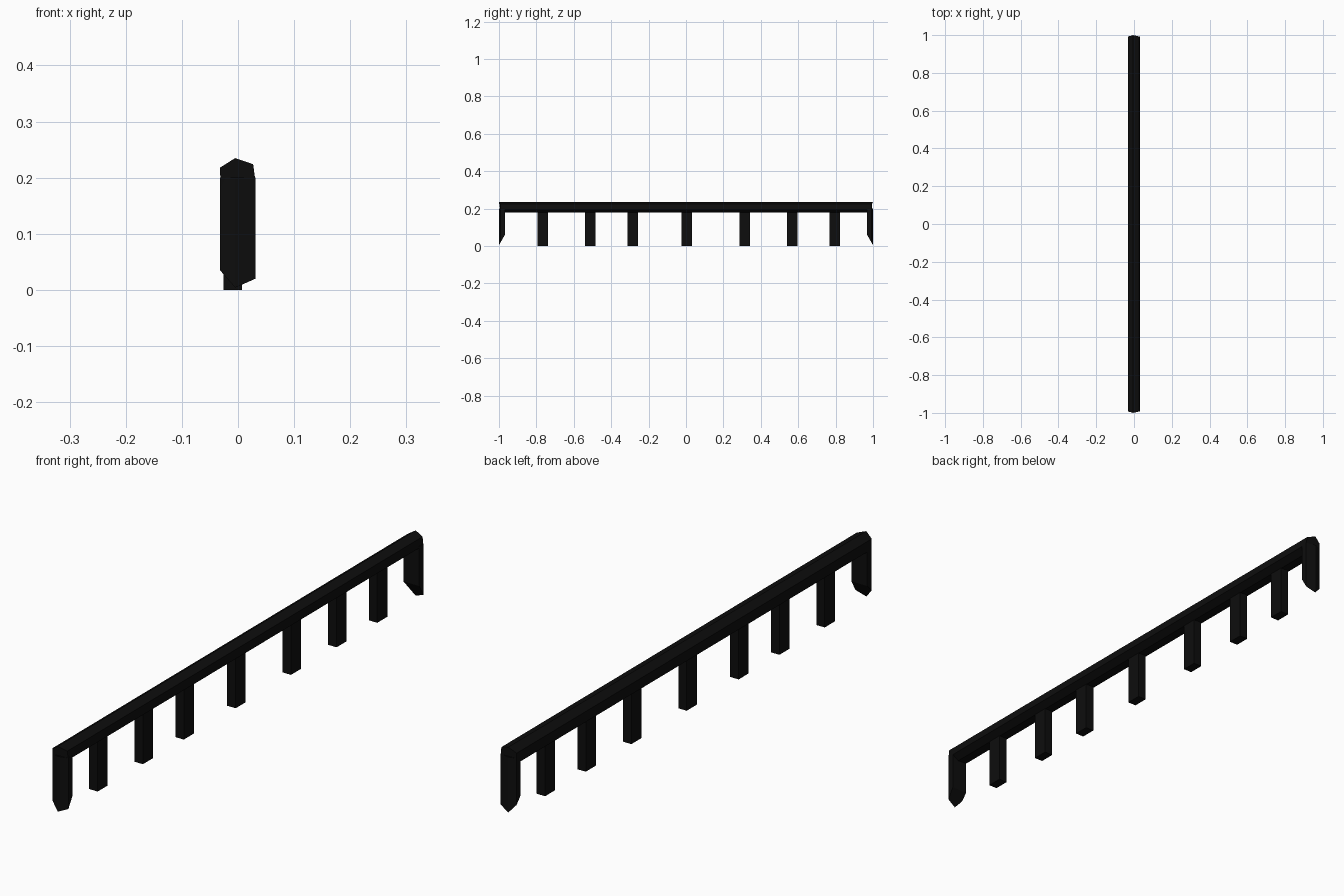
import bpy, bmesh

if "Cube" in bpy.data.objects:
    bpy.data.objects.remove(bpy.data.objects["Cube"])

black = bpy.data.materials.new("black_metal")
black.diffuse_color = (0.004, 0.004, 0.004, 1)
black.use_nodes = True
black.node_tree.nodes["Principled BSDF"].inputs["Base Color"].default_value = black.diffuse_color


def loft(name, rings):
    """Join two matching outlines into a closed flat-faced solid."""
    bm = bmesh.new()
    a, b = [[bm.verts.new(p) for p in ring] for ring in rings]
    n = len(a)
    bm.faces.new(a)
    bm.faces.new(b[::-1])
    for i in range(n):
        j = (i + 1) % n
        bm.faces.new((a[i], b[i], b[j], a[j]))
    bmesh.ops.recalc_face_normals(bm, faces=bm.faces)
    mesh = bpy.data.meshes.new(name)
    bm.to_mesh(mesh)
    bm.free()
    mesh.materials.append(black)
    ob = bpy.data.objects.new(name, mesh)
    bpy.context.collection.objects.link(ob)
    return ob


def end_depth(x):
    """How far the slightly ridged end face falls back from y = 1."""
    return 0.008 * abs(x + 0.005) / (0.027 if x < -0.005 else 0.035)


# Handrail: irregular six-sided bar
profile = [(-0.032, 0.218), (-0.005, 0.235), (0.027, 0.224),
           (0.031, 0.194), (0.006, 0.178), (-0.031, 0.180)]
loft("handrail", [[(x, s * (1 - end_depth(x)), z) for x, z in profile] for s in (-1, 1)])

# End legs: thin bars with the foot cut to a slanted point
# (x, depth from the end, foot height)
section = [(-0.032, 0.008, 0.035), (-0.005, 0, 0.004), (0.031, 0.008, 0.02),
           (0.031, 0.032, 0.06), (-0.031, 0.032, 0.06)]
for s, label in ((-1, "front"), (1, "back")):
    loft(label + "_end_leg", [[(x, s * (1 - d), z) for x, d, z in section],
                              [(x, s * (1 - d), 0.2) for x, d, z in section]])

# Intermediate posts
for i, y in enumerate((-0.766, -0.513, -0.285, 0.005, 0.314, 0.569, 0.796)):
    box = [(-0.026, y - 0.028), (0.007, y - 0.028), (0.007, y + 0.028), (-0.026, y + 0.028)]
    loft(f"post_{i + 1}", [[(x, v, z) for x, v in box] for z in (0, 0.2)])
